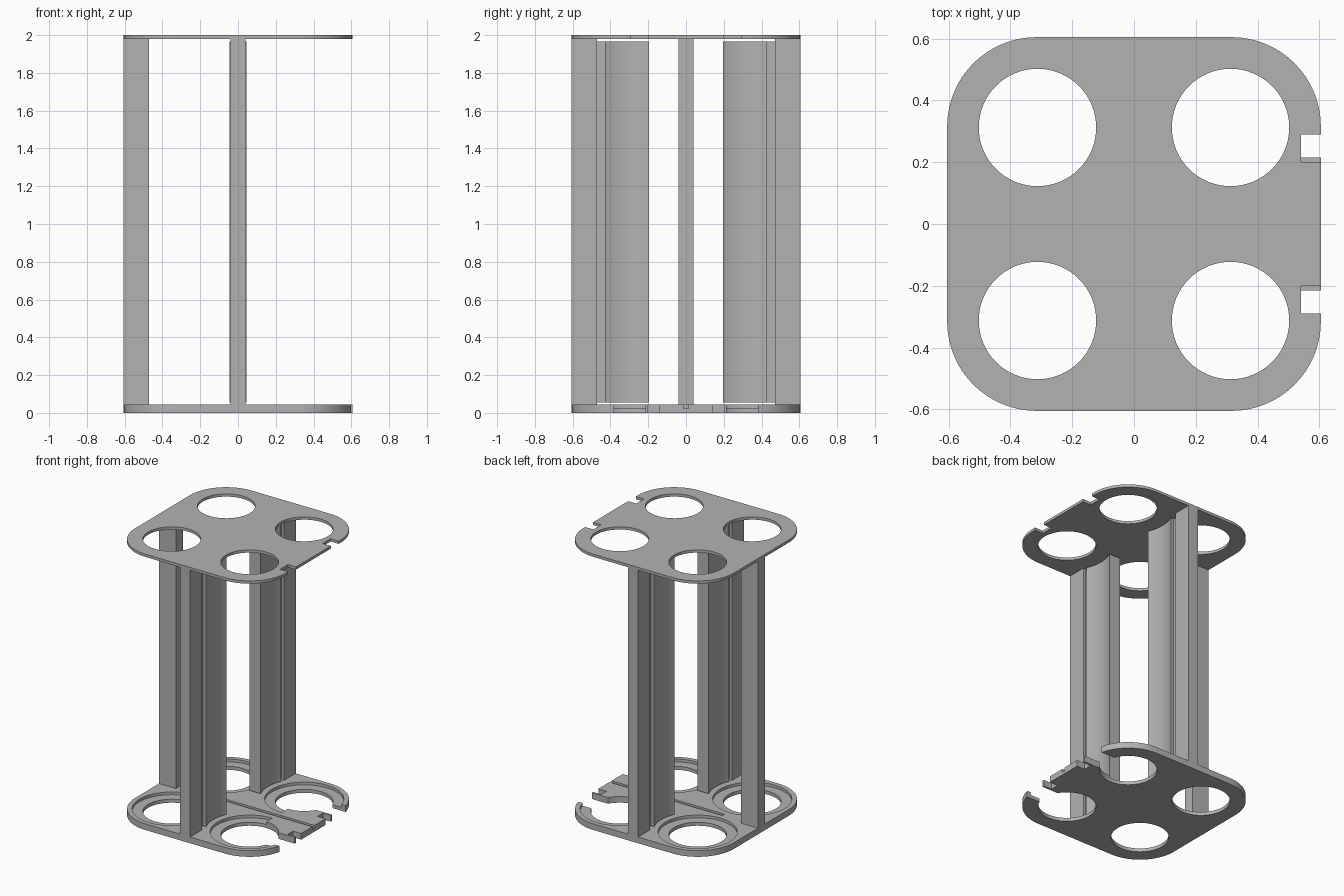
import bpy, bmesh
from math import sin, cos, radians

if "Cube" in bpy.data.objects:
    bpy.data.objects.remove(bpy.data.objects["Cube"], do_unlink=True)

grey = bpy.data.materials.new("plain grey")
grey.use_nodes = True
grey.diffuse_color = (0.45, 0.45, 0.45, 1)
grey.node_tree.nodes["Principled BSDF"].inputs["Base Color"].default_value = grey.diffuse_color

HALF, CORNER = 0.605, 0.29     # plate half width and corner radius
CELL, HOLE, SEAT = 0.3125, 0.19, 0.26


def arc(cx, cy, r, start, end, n):
    """Points along an arc, in degrees."""
    steps = [radians(start + (end - start) * i / n) for i in range(n + 1)]
    return [(cx + r * cos(a), cy + r * sin(a)) for a in steps]


def prism(name, points, z0, z1):
    """Extrude a flat outline upwards from z0 to z1."""
    bm = bmesh.new()
    face = bm.faces.new([bm.verts.new((x, y, z0)) for x, y in points])
    top = bmesh.ops.extrude_face_region(bm, geom=[face])["geom"]
    for v in top:
        if isinstance(v, bmesh.types.BMVert):
            v.co.z = z1
    bmesh.ops.recalc_face_normals(bm, faces=bm.faces)
    mesh = bpy.data.meshes.new(name)
    bm.to_mesh(mesh)
    bm.free()
    mesh.materials.append(grey)
    obj = bpy.data.objects.new(name, mesh)
    bpy.context.collection.objects.link(obj)
    return obj


def rect(x0, x1, y0, y1):
    return [(x0, y0), (x1, y0), (x1, y1), (x0, y1)]


def select(obj):
    bpy.ops.object.select_all(action="DESELECT")
    obj.select_set(True)
    bpy.context.view_layer.objects.active = obj


def smooth(obj):
    select(obj)
    bpy.ops.object.shade_smooth_by_angle(angle=radians(30))


def cut(obj, points, z0, z1):
    """Cut a prism out of an object."""
    cutter = prism("cutter", points, z0, z1)
    cutter.hide_render = True
    mod = obj.modifiers.new("cut", "BOOLEAN")
    mod.operation, mod.solver, mod.object = "DIFFERENCE", "EXACT", cutter
    select(obj)
    bpy.ops.object.modifier_apply(modifier=mod.name)
    bpy.data.objects.remove(cutter, do_unlink=True)


def circle(cx, cy, r):
    return arc(cx, cy, r, 0, 360, 64)[:-1]


# Rounded square outline shared by both plates
outline = []
for i, (sx, sy) in enumerate([(1, 1), (-1, 1), (-1, -1), (1, -1)]):
    c = HALF - CORNER
    outline += arc(sx * c, sy * c, CORNER, i * 90, i * 90 + 90, 16)

base_plate = prism("base_plate", outline, 0, 0.045)
top_plate = prism("top_plate", outline, 1.98, 2)

for sx in (-1, 1):
    for sy in (-1, 1):
        cx, cy = sx * CELL, sy * CELL
        # Stepped seats in the base
        if sx < 0:
            seat = circle(cx, cy, SEAT)
        else:
            start = 90 if sy < 0 else 0
            seat = arc(cx, cy, SEAT, start, start + 270, 48) + [(cx, cy)]
        cut(base_plate, seat, 0.025, 0.1)
        # Round through holes
        cut(base_plate, circle(cx, cy, HOLE), -0.1, 0.1)
        cut(top_plate, circle(cx, cy, HOLE), 1.9, 2.1)

for s in (-1, 1):
    # Edge openings into the holes, and small edge notches
    cut(base_plate, rect(0.42, 0.7, *sorted((s * 0.215, s * 0.38))), -0.1, 0.1)
    cut(base_plate, rect(0.54, 0.7, *sorted((s * 0.14, s * 0.2))), -0.1, 0.1)
    cut(top_plate, rect(0.54, 0.7, *sorted((s * 0.2, s * 0.29))), 1.9, 2.1)

# Shallow groove along the middle of the base
cut(base_plate, rect(-0.3, 0.7, -0.0125, 0.0125), 0.022, 0.1)
smooth(base_plate)
smooth(top_plate)

# Side post
prism("side_post", rect(-HALF, -0.47, -0.04, 0.04), 0.04, 1.985)

# Front and back posts, each with a web and a divider with hollow sides
for label, s in (("front", -1), ("back", 1)):
    prism(label + "_post", rect(-0.04, 0.04, *sorted((s * HALF, s * 0.47))), 0.04, 1.985)
    prism(label + "_web", rect(-0.02, 0.02, *sorted((s * 0.475, s * 0.42))), 0.055, 1.965)
    side = arc(CELL, s * CELL, 0.292, 156.3, 203.7, 16)
    divider = prism(label + "_divider", side + [(-x, y) for x, y in reversed(side)], 0.055, 1.965)
    smooth(divider)
